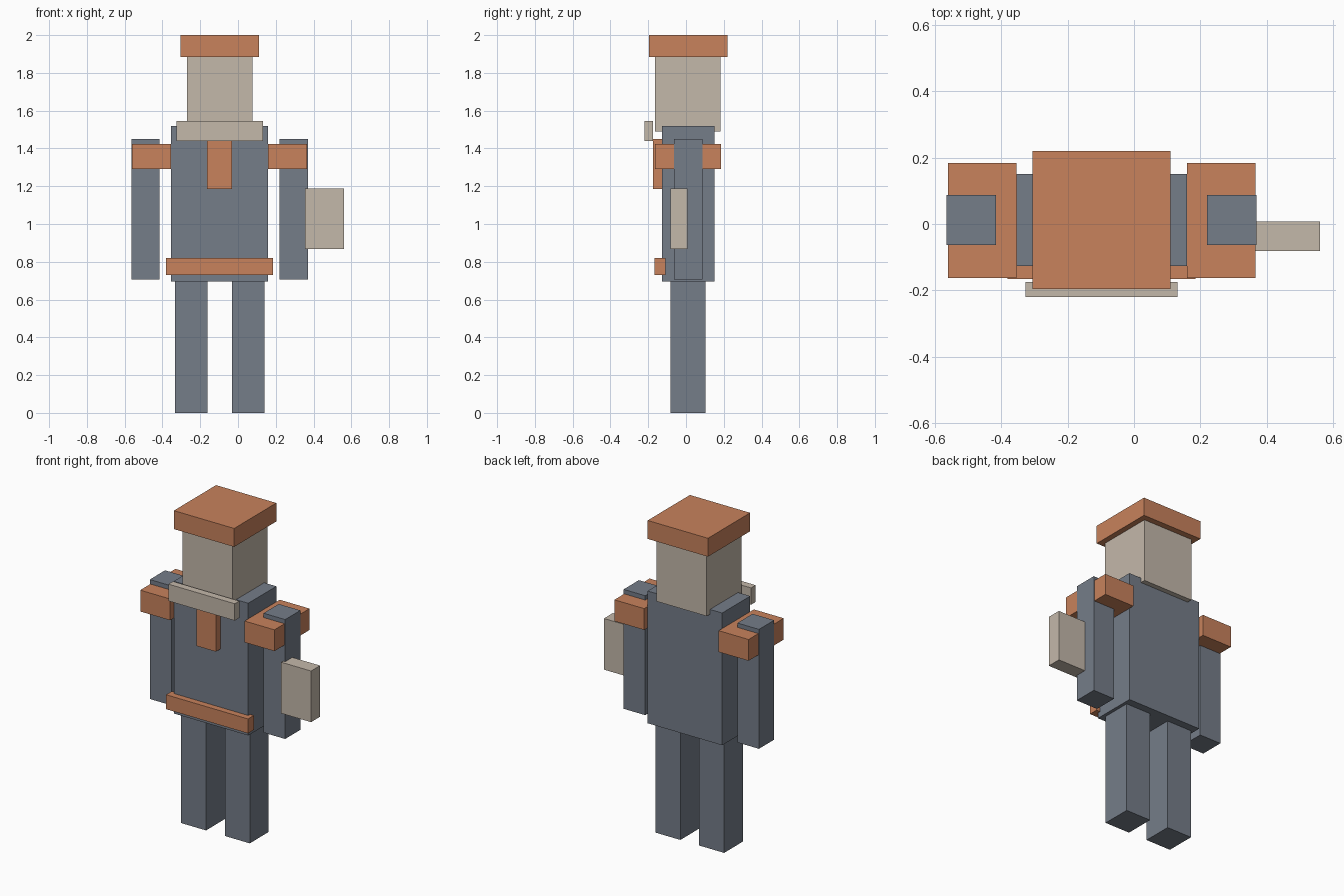
import bpy
import bmesh
from mathutils import Vector

default = bpy.data.objects.get("Cube")
if default:
    bpy.data.objects.remove(default, do_unlink=True)


def material(name, rgb):
    mat = bpy.data.materials.new(name)
    mat.use_nodes = True
    colour = (*rgb, 1)
    mat.diffuse_color = colour
    mat.node_tree.nodes["Principled BSDF"].inputs["Base Color"].default_value = colour
    return mat


slate = material("slate blue", (0.178, 0.205, 0.25))
orange = material("burnt orange", (0.578, 0.223, 0.107))
beige = material("warm beige", (0.552, 0.479, 0.402))

# The body's mid-plane; the held book shifts it off the origin
MID = -0.0975


def box(name, mat, x, y, z):
    """Axis-aligned block from (min, max) pairs."""
    low, high = (Vector(c) for c in zip(x, y, z))
    bm = bmesh.new()
    bmesh.ops.create_cube(bm, size=1)
    bmesh.ops.scale(bm, vec=high - low, verts=bm.verts)
    bmesh.ops.translate(bm, vec=(low + high) / 2, verts=bm.verts)
    mesh = bpy.data.meshes.new(name)
    bm.to_mesh(mesh)
    bm.free()
    mesh.materials.append(mat)
    obj = bpy.data.objects.new(name, mesh)
    bpy.context.collection.objects.link(obj)
    return obj


def centred(name, mat, half, y, z):
    box(name, mat, (MID - half, MID + half), y, z)


def pair(name, mat, inner, outer, y, z):
    box("left_" + name, mat, (MID + inner, MID + outer), y, z)
    box("right_" + name, mat, (MID - outer, MID - inner), y, z)


# Head and cap
centred("head", beige, 0.173, (-0.163, 0.182), (1.49, 1.89))
centred("cap", orange, 0.208, (-0.196, 0.22), (1.885, 2))

# Torso with collar, tie and belt on the front
centred("torso", slate, 0.257, (-0.127, 0.15), (0.695, 1.52))
centred("collar", beige, 0.229, (-0.22, -0.175), (1.44, 1.545))
centred("tie", orange, 0.067, (-0.174, -0.12), (1.185, 1.45))
centred("belt", orange, 0.283, (-0.166, -0.108), (0.73, 0.82))

# Limbs and shoulder pads
pair("arm", slate, 0.318, 0.467, (-0.063, 0.087), (0.705, 1.45))
pair("shoulder_pad", orange, 0.257, 0.463, (-0.163, 0.184), (1.29, 1.423))
pair("leg", slate, 0.065, 0.237, (-0.083, 0.102), (0, 0.7))

# Book held at the left arm
box("book", beige, (0.355, 0.561), (-0.081, 0.008), (0.868, 1.187))
